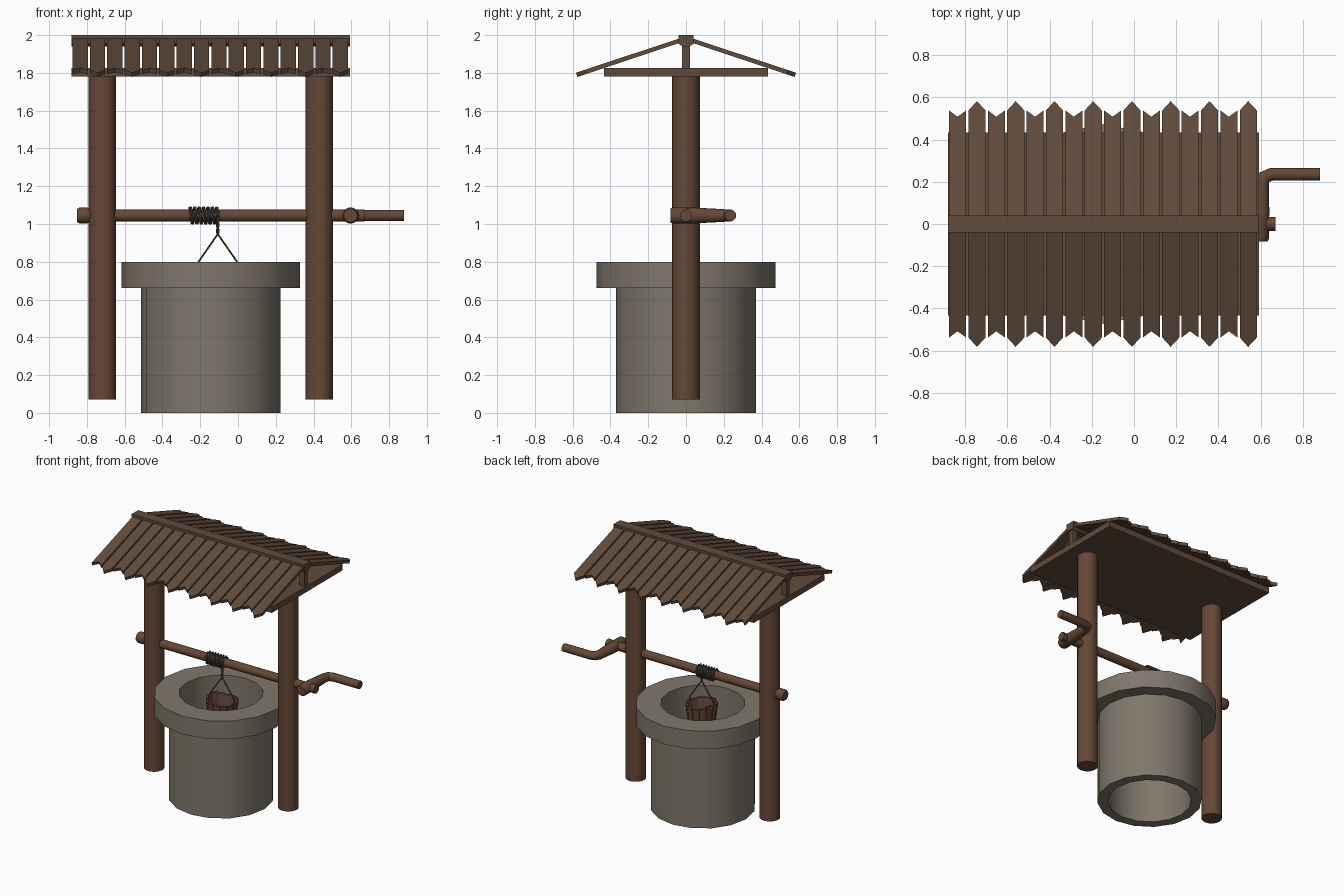
import bpy, bmesh, math, random
from mathutils import Vector, Matrix

if "Cube" in bpy.data.objects:
    bpy.data.objects.remove(bpy.data.objects["Cube"])
random.seed(4)


def mat(name, c):
    m = bpy.data.materials.new(name)
    m.diffuse_color = (*c, 1)
    m.use_nodes = True
    m.node_tree.nodes["Principled BSDF"].inputs["Base Color"].default_value = m.diffuse_color
    return m


STONE = mat("stone", (0.215, 0.185, 0.147))
WOOD = mat("post wood", (0.132, 0.064, 0.038))
ROOF = mat("roof wood", (0.118, 0.071, 0.045))
ROPE = mat("rope", (0.085, 0.080, 0.068))


def add(name, verts, faces, m, smooth=False):
    me = bpy.data.meshes.new(name)
    me.from_pydata(verts, [], faces)
    bm = bmesh.new()
    bm.from_mesh(me)
    bmesh.ops.recalc_face_normals(bm, faces=bm.faces)
    bm.to_mesh(me)
    bm.free()
    me.materials.append(m)
    ob = bpy.data.objects.new(name, me)
    bpy.context.collection.objects.link(ob)
    if smooth:
        bpy.context.view_layer.objects.active = ob
        ob.select_set(True)
        bpy.ops.object.shade_smooth_by_angle(angle=math.radians(40))
        ob.select_set(False)
    return ob


def prism(name, bottom, top, m):
    """Solid between two matching outlines."""
    n = len(bottom)
    faces = [tuple(range(n)), tuple(range(n, 2 * n))]
    faces += [(i, (i + 1) % n, n + (i + 1) % n, n + i) for i in range(n)]
    return add(name, list(bottom) + list(top), faces, m)


def box(name, lo, hi, m):
    q = [(lo[0], lo[1]), (hi[0], lo[1]), (hi[0], hi[1]), (lo[0], hi[1])]
    return prism(name, [(*p, lo[2]) for p in q], [(*p, hi[2]) for p in q], m)


def tube(name, pts, radii, m, n=16):
    """Capped round sweep along a path, one radius per point."""
    pts = [Vector(p) for p in pts]
    verts, faces, ref = [], [], None
    for i, p in enumerate(pts):
        a = (p - pts[i - 1]).normalized() if i else None
        b = (pts[i + 1] - p).normalized() if i < len(pts) - 1 else None
        t = ((a or b) + (b or a)).normalized()
        if ref is None:
            ref = t.orthogonal()
        ref = (ref - t * ref.dot(t)).normalized()
        side = t.cross(ref)
        r = radii[i] if isinstance(radii, (list, tuple)) else radii
        for k in range(n):
            w = 2 * math.pi * k / n
            verts.append(p + r * (ref * math.cos(w) + side * math.sin(w)))
        if i:
            o = (i - 1) * n
            faces += [(o + k, o + (k + 1) % n, o + n + (k + 1) % n, o + n + k)
                      for k in range(n)]
    faces += [tuple(range(n)), tuple(range(len(verts) - n, len(verts)))]
    return add(name, verts, faces, m, True)


def lathe(name, profile, center, m, n=16):
    """Closed ring profile of (radius, z) turned about a vertical axis."""
    verts, k = [], len(profile)
    for i in range(n):
        w = 2 * math.pi * i / n
        verts += [(center[0] + r * math.cos(w), center[1] + r * math.sin(w), z)
                  for r, z in profile]
    faces = [(i * k + j, i * k + (j + 1) % k,
              (i + 1) % n * k + (j + 1) % k, (i + 1) % n * k + j)
             for i in range(n) for j in range(k)]
    return add(name, verts, faces, m, True)


# Stone shaft with overhanging rim
lathe("well_wall", [(0.37, 0), (0.37, 0.66), (0.473, 0.66), (0.473, 0.80),
                    (0.297, 0.80), (0.297, 0)], (-0.144, 0), STONE)

# Posts
for side, x in (("left", -0.718), ("right", 0.43)):
    tube(side + "_post", [(x, 0, 0.07), (x, 0, 1.79)], 0.073, WOOD)

# Windlass axle, end knob and crank
AZ = 1.045
tube("axle", [(-0.84, 0, AZ), (0.67, 0, AZ)], 0.032, WOOD)
tube("axle_knob", [(-0.852, 0, AZ), (-0.84, 0, AZ), (-0.80, 0, AZ), (-0.78, 0, AZ)],
     [0.034, 0.042, 0.042, 0.034], WOOD)
tube("crank", [(0.596, -0.083, AZ), (0.596, -0.07, AZ), (0.6, 0.06, AZ),
               (0.606, 0.19, AZ), (0.618, 0.222, AZ), (0.65, 0.235, AZ), (0.88, 0.235, AZ)],
     [0.036, 0.043, 0.041, 0.034, 0.032, 0.031, 0.03], WOOD)

# Roof deck, ridge and king posts
X0, X1 = -0.882, 0.592
box("roof_deck", (X0, -0.433, 1.78), (X1, 0.433, 1.825), ROOF)
ridge = [(-0.04, 2.0), (0.04, 2.0), (0.04, 1.955), (0.02, 1.94), (-0.02, 1.94), (-0.04, 1.955)]
prism("ridge_beam", [(X0, *p) for p in ridge], [(X1, *p) for p in ridge], ROOF)
for x in (X0 + 0.01, X1 - 0.05):
    box("king_post", (x, -0.02, 1.82), (x + 0.04, 0.02, 1.95), ROOF)

# Roof planks, alternately notched and pointed
SLOPE = 0.333
drop = Vector((0, -SLOPE, -1)).normalized() * 0.023
for s, label in ((-1, "front"), (1, "back")):
    for i in range(16):
        x = -0.876 + i * 0.0918
        tip = 0.582 if i % 2 else 0.508
        out = [(x, 0.03), (x + 0.04, 0.03), (x + 0.081, 0.03), (x + 0.081, 0.538),
               (x + 0.04, tip), (x, 0.538)]
        top = [Vector((a, d, 1.981 - SLOPE * (d - 0.04))) for a, d in out]
        low = [p + drop for p in top]
        n = len(top)
        f = [(0, 1, 4, 5), (1, 2, 3, 4), (6, 7, 10, 11), (7, 8, 9, 10)]
        f += [(k, (k + 1) % n, n + (k + 1) % n, n + k) for k in range(n)]
        add(label + "_roof_plank", [(p.x, s * p.y, p.z) for p in low + top], f, ROOF)

# Two-strand rope: coil on the axle, then hanging down
BX, BY, R = -0.107, -0.04, 0.04
for k in (0, math.pi):
    pts = []
    steps, turns = 168, 6.5
    for i in range(steps + 1):
        t = i / steps
        w = math.pi * 2 * turns * t
        ph = w * 3 + k
        r = R + 0.005 * math.cos(ph)
        a = math.pi - 2 * math.pi * turns + w
        pts.append((-0.258 + 0.151 * t + 0.005 * math.sin(ph),
                    r * math.cos(a), AZ + r * math.sin(a)))
    ph0 = math.pi * 6 * turns + k
    for i in range(1, 17):
        ph = ph0 + i * 0.6
        pts.append((BX + 0.005 * math.sin(ph), BY + 0.005 * math.cos(ph), AZ - i * 0.0063))
    tube("rope_strand", pts, 0.0055, ROPE, 6)

# Bucket bail
for s in (-1, 1):
    tube("bucket_rope", [(BX, BY, 0.947), (BX + s * 0.104, BY, 0.797), (BX + s * 0.104, BY, 0.74)],
         0.005, ROPE, 6)

# Bucket of uneven staves with a floor
N = 14
for i in range(N):
    rot = Matrix.Rotation(2 * math.pi * i / N, 4, 'Z')
    h = random.uniform(0.765, 0.795)

    def ring(r, w, z):
        return [Vector((BX, BY, z)) + rot @ Vector(p) for p in
                ((r - 0.016, -w, 0), (r, -w, 0), (r, w, 0), (r - 0.016, w, 0))]
    prism("bucket_stave", ring(0.09, 0.0185, 0.575), ring(0.113, 0.0235, h), WOOD)
tube("bucket_floor", [(BX, BY, 0.585), (BX, BY, 0.605)], 0.083, WOOD)
